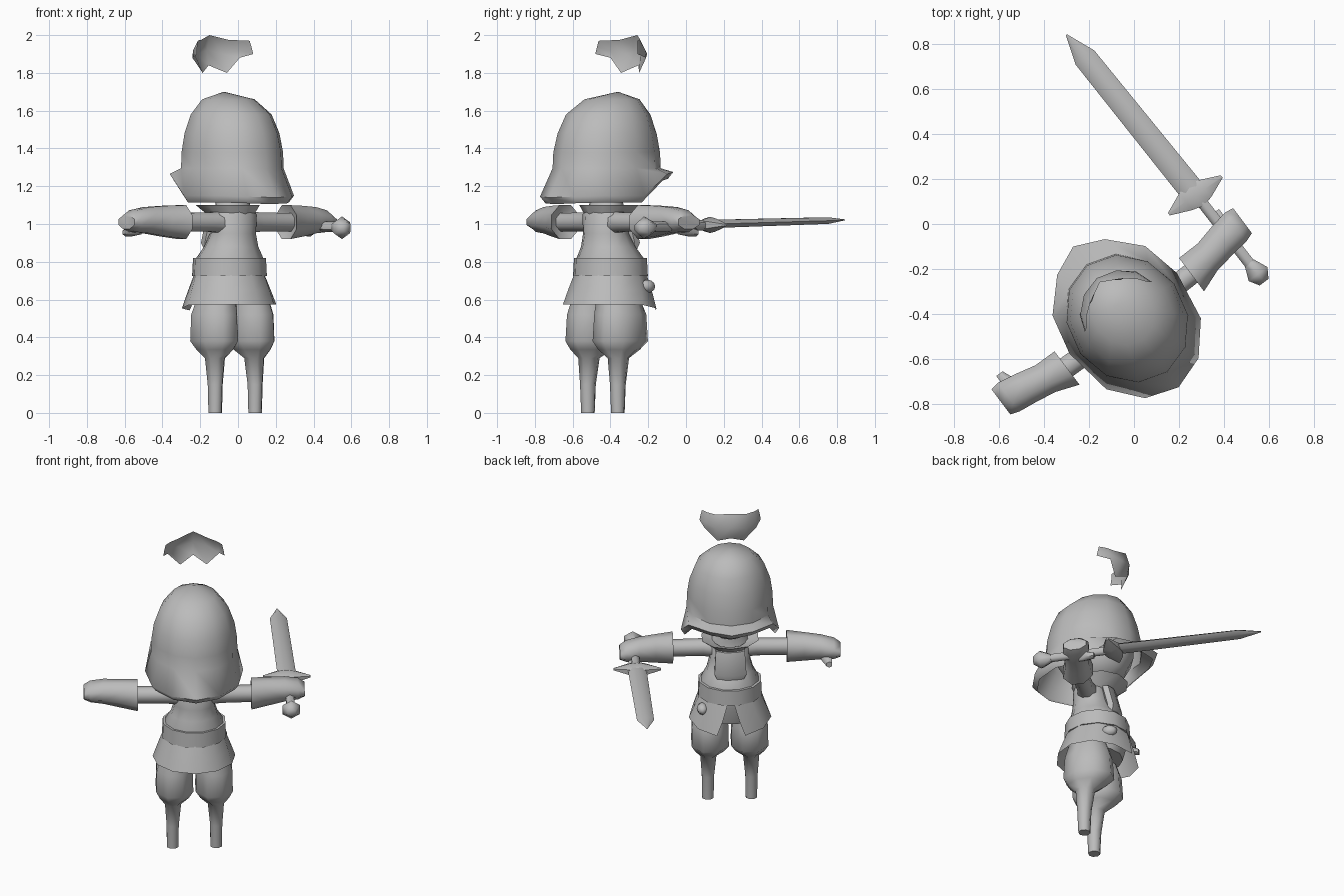
import bpy, bmesh, math
from mathutils import Matrix, Vector

cube = bpy.data.objects.get("Cube")
if cube:
    bpy.data.objects.remove(cube, do_unlink=True)

# One plain grey for everything
grey = bpy.data.materials.new("plain_grey")
grey.use_nodes = True
GREY = (0.5, 0.5, 0.5, 1)
grey.diffuse_color = GREY
bsdf = next(n for n in grey.node_tree.nodes if n.type == 'BSDF_PRINCIPLED')
bsdf.inputs["Base Color"].default_value = GREY

# The figure is built facing +y, then turned and moved into place
PLACE = Matrix.Translation((-0.015, -0.44, 0)) @ Matrix.Rotation(math.atan2(3, 4), 4, 'Z')


def finish(name, bm, angle=60):
    bmesh.ops.recalc_face_normals(bm, faces=bm.faces)
    bm.transform(PLACE)
    mesh = bpy.data.meshes.new(name)
    bm.to_mesh(mesh)
    bm.free()
    mesh.materials.append(grey)
    ob = bpy.data.objects.new(name, mesh)
    bpy.context.collection.objects.link(ob)
    bpy.ops.object.select_all(action='DESELECT')
    ob.select_set(True)
    bpy.context.view_layer.objects.active = ob
    bpy.ops.object.shade_smooth_by_angle(angle=math.radians(angle))


def skin(bm, rows, closed=True):
    """Bridge rows of points with quads."""
    vs = [[bm.verts.new(p) for p in row] for row in rows]
    n = len(vs[0])
    for a, b in zip(vs, vs[1:]):
        for i in range(n if closed else n - 1):
            j = (i + 1) % n
            bm.faces.new((a[i], a[j], b[j], b[i]))
    return vs


def loft(name, axis, sections, n=8, caps=True, side=1, angle=60, turn=0.5):
    """Ellipse sections (x, y, z, half_1, half_2) joined along an axis."""
    rows = []
    for x, y, z, h1, h2 in sections:
        row = []
        for i in range(n):
            t = math.tau * (i + turn) / n
            a, b = h1 * math.cos(t), h2 * math.sin(t)
            off = {'X': (0, a, b), 'Y': (a, 0, b), 'Z': (a, b, 0)}[axis]
            p = Vector((x, y, z)) + Vector(off)
            row.append((p.x * side, p.y, p.z))
        rows.append(row)
    bm = bmesh.new()
    vs = skin(bm, rows)
    if caps:
        bm.faces.new(vs[0])
        bm.faces.new(vs[-1])
    finish(name, bm, angle)


def ball(name, centre, radii, u=10, v=7):
    bm = bmesh.new()
    m = Matrix.Translation(centre) @ Matrix.Diagonal((*radii, 1))
    bmesh.ops.create_uvsphere(bm, u_segments=u, v_segments=v, radius=1, matrix=m)
    finish(name, bm)


def mirrored(half):
    """Close a half outline, front to back, into a full loop."""
    return half + [(-x, y, z) for x, y, z in half[-2:0:-1]]


# Helmet: dome rings over a flared rim whose front is lifted as a visor
rim = mirrored([(0, .425, 1.275), (.132, .367, 1.275), (.257, .235, 1.265), (.298, .054, 1.15),
                (.262, -.17, 1.15), (.148, -.305, 1.145), (0, -.355, 1.14)])
lip = [(x * .92, .03 + (y - .03) * .92, z - .035) for x, y, z in rim]


def dome_ring(z, half_x, half_y, cy):
    return [(half_x * math.sin(math.tau * i / 12), cy + half_y * math.cos(math.tau * i / 12), z)
            for i in range(12)]


bm = bmesh.new()
rows = skin(bm, [lip, rim] + [dome_ring(*r) for r in (
    (1.295, .262, .3, .025), (1.38, .26, .295, .025), (1.48, .245, .272, .028),
    (1.58, .208, .232, .035), (1.66, .135, .152, .06))])
apex = bm.verts.new((0, .1, 1.70))
top = rows[-1]
for i, v in enumerate(top):
    bm.faces.new((v, top[(i + 1) % 12], apex))
finish("helmet", bm)
ball("head", (0, .04, 1.3), (.2, .24, .2))

# Floating fringe: a curved sheet with a toothed lower edge
half = [[(0, .227, 2), (.09, .18, 1.975), (.14, .14, 1.972), (.171, .1, 1.97)],
        [(0, .25, 1.92), (.09, .225, 1.9), (.155, .165, 1.92), (.18, .095, 1.935)],
        [(0, .235, 1.84), (.08, .18, 1.8), (.157, .168, 1.88), (.186, .089, 1.9)]]
bm = bmesh.new()
skin(bm, [[(-x, y, z) for x, y, z in r[:0:-1]] + r for r in half], closed=False)
finish("fringe", bm, 85)

# Torso, collar, chest bib and belt
loft("torso", 'Z', [(0, .045, .58, .16, .16), (0, .05, .7, .185, .185), (0, .05, .81, .185, .185),
                    (0, .035, .88, .145, .145), (0, .02, .95, .125, .12), (0, .01, 1.05, .135, .105),
                    (0, .02, 1.09, .1, .09), (0, .03, 1.16, .08, .08)], n=12)
loft("collar", 'Z', [(0, .03, 1.03, .11, .11), (0, .065, 1.1, .18, .175), (0, .05, 1.07, .1, .1)],
     n=10, caps=False)
loft("chest_bib", 'Z', [(0, .14, .83, .075, .035), (0, .155, .9, .105, .045),
                        (0, .12, 1.04, .095, .045)], n=8)
loft("belt", 'Z', [(0, .05, .725, .2, .2), (0, .05, .82, .195, .195)], n=12)


# Skirt: flared sheet, split at the front into two flaps
def skirt_row(first, radius, z, drop):
    row = []
    for i in range(11):
        t = math.radians(first + (360 - 2 * first) * i / 10)
        low = drop * max(0, math.cos(t))
        row.append((radius * math.sin(t), .05 + radius * math.cos(t), z - low))
    return row


bm = bmesh.new()
skin(bm, [skirt_row(5, .19, .74, 0), skirt_row(13, .225, .65, .02),
          skirt_row(20, .252, .575, .035)], closed=False)
finish("skirt", bm)
ball("hip_pouch", (.17, .165, .67), (.035, .05, .035), 8, 6)

# Limbs
for side, word in ((1, "right"), (-1, "left")):
    loft(word + "_leg", 'Z', [(.105, .02, .62, .1, .12), (.12, .025, .52, .118, .15),
                              (.12, .025, .38, .122, .16), (.123, .015, .335, .095, .12),
                              (.13, .005, .29, .053, .06), (.132, 0, .15, .04, .044),
                              (.132, 0, 0, .037, .037)], side=side)
    loft(word + "_arm", 'X', [(.06, .01, 1.01, .07, .065), (.16, .01, 1.01, .052, .055),
                              (.4, .015, 1.01, .052, .052)], side=side)
    loft(word + "_glove", 'X', [(.37, .015, 1.01, .05, .05), (.345, .01, 1.01, .1, .097),
                                (.45, .03, 1.015, .08, .088), (.55, .05, 1.02, .084, .075),
                                (.63, .062, 1.015, .086, .062), (.67, .066, 1.01, .075, .04)],
         side=side)
    loft(word + "_thumb", 'Y', [(.57, .07, .98, .035, .035), (.59, .12, .965, .032, .03),
                                (.6, .17, .955, .02, .02)], n=6, side=side)

# Sword held in the right hand, pointing forward
loft("sword_blade", 'Y', [(.572, .27, 1.0, .057, .025), (.545, 1.065, 1.018, .052, .02),
                          (.54, 1.195, 1.022, .003, .003)], n=6, turn=0)
loft("sword_guard", 'X', [(.426, .285, .995, .008, .008), (.52, .285, .995, .055, .035),
                          (.57, .282, .995, .068, .043), (.62, .28, .995, .055, .035),
                          (.714, .278, .995, .008, .008)], n=6)
loft("sword_grip", 'Y', [(.582, -.18, .982, .028, .028), (.574, .28, .995, .028, .028)], n=6)
loft("sword_pommel", 'Y', [(.583, -.21, .98, .028, .028), (.583, -.165, .98, .06, .06),
                           (.582, -.1, .982, .028, .028)], n=6)
